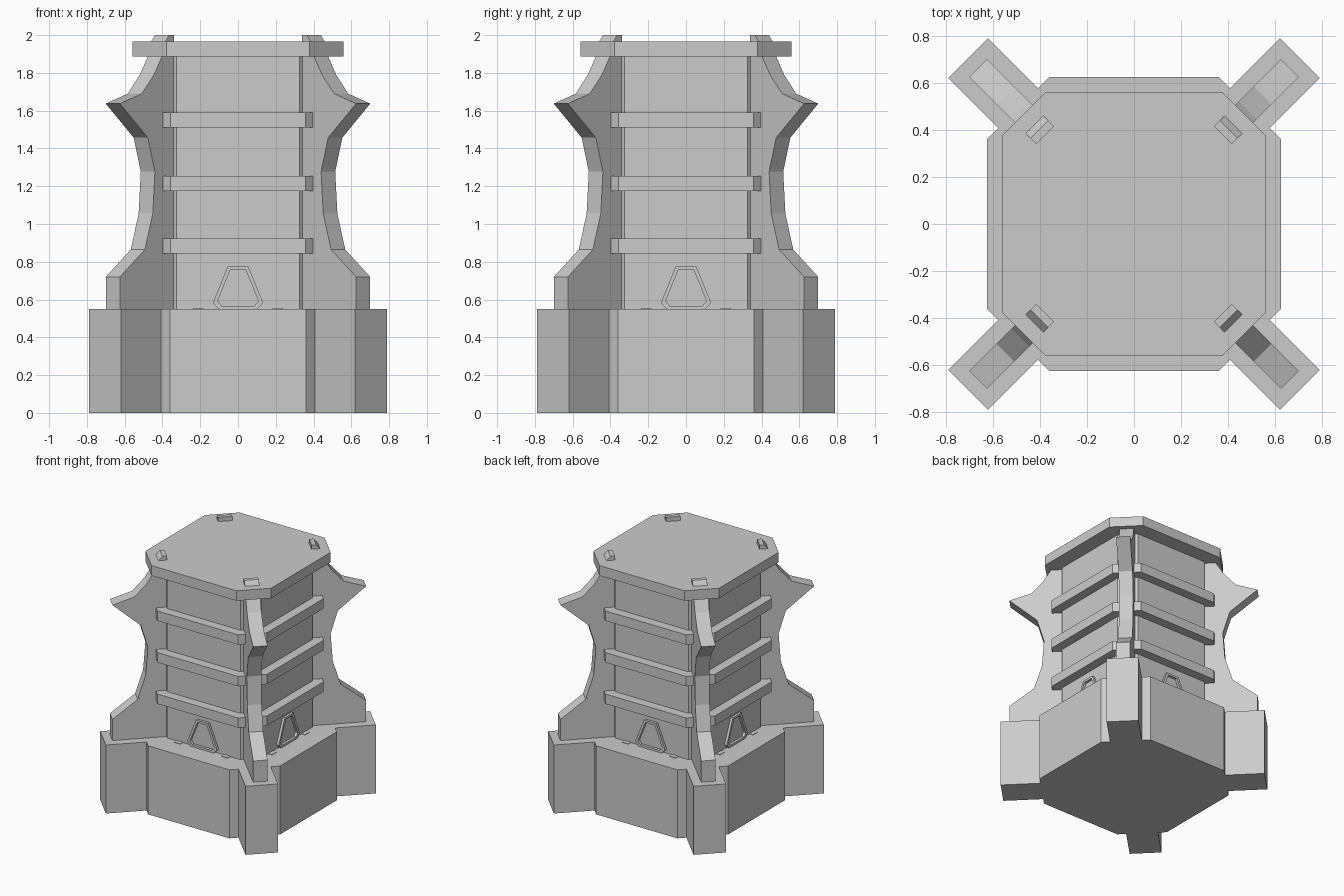
import bpy, bmesh
from math import pi
from mathutils import Matrix, Vector

if "Cube" in bpy.data.objects:
    bpy.data.objects.remove(bpy.data.objects["Cube"])


def finish(name, bm):
    bmesh.ops.recalc_face_normals(bm, faces=bm.faces)
    mesh = bpy.data.meshes.new(name)
    bm.to_mesh(mesh)
    bm.free()
    obj = bpy.data.objects.new(name, mesh)
    bpy.context.collection.objects.link(obj)
    return obj


def prism(name, points, vec, angle=0):
    """Extrude a flat outline along vec, then turn it about z."""
    bm = bmesh.new()
    face = bm.faces.new([bm.verts.new(p) for p in points])
    ext = bmesh.ops.extrude_face_region(bm, geom=[face], use_keep_orig=True)
    bmesh.ops.translate(bm, vec=Vector(vec),
                        verts=[v for v in ext["geom"] if isinstance(v, bmesh.types.BMVert)])
    bmesh.ops.rotate(bm, matrix=Matrix.Rotation(angle, 3, 'Z'), verts=bm.verts)
    return finish(name, bm)


def octagon(name, half, flat, z0, z1):
    """Square slab with cut corners: half = half width, flat = half flat side."""
    pts = [(-flat, -half), (flat, -half), (half, -flat), (half, flat),
           (flat, half), (-flat, half), (-half, flat), (-half, -flat)]
    return prism(name, [(x, y, z0) for x, y in pts], (0, 0, z1 - z0))


def box(name, x0, x1, y0, y1, z0, z1, angle=0):
    pts = [(x0, y0, z0), (x1, y0, z0), (x1, y1, z0), (x0, y1, z0)]
    return prism(name, pts, (0, 0, z1 - z0), angle)


def door_frame(name, outer, inner, y_front, y_back, angle):
    """Raised ring between two outlines, open in the middle."""
    bm = bmesh.new()
    loops = [[bm.verts.new((x, y, z)) for x, z in outline]
             for outline, y in ((outer, y_back), (outer, y_front),
                                (inner, y_front), (inner, y_back))]
    n = len(outer)
    for a, b in zip(loops, loops[1:] + loops[:1]):
        for i in range(n):
            j = (i + 1) % n
            bm.faces.new((a[i], a[j], b[j], b[i]))
    bmesh.ops.rotate(bm, matrix=Matrix.Rotation(angle, 3, 'Z'), verts=bm.verts)
    return finish(name, bm)


# Base, shaft, bands and roof
octagon("base", 0.625, 0.36, 0, 0.55)
octagon("shaft", 0.435, 0.325, 0.55, 1.886)
for i, z in enumerate((0.843, 1.176, 1.51)):
    octagon(f"band_{i + 1}", 0.51, 0.358, z, z + 0.079)
octagon("roof_plate", 0.558, 0.378, 1.886, 1.966)

# Corner blocks and buttress fins (radius, height)
fin = [(0.53, 0.55), (0.937, 0.55), (0.937, 0.72), (0.75, 0.865), (0.691, 1.055),
       (0.675, 1.277), (0.728, 1.457), (0.937, 1.637), (0.773, 1.69),
       (0.682, 1.79), (0.623, 1.886), (0.597, 1.966), (0.568, 2.0), (0.534, 2.0)]
for i in range(4):
    a = pi / 4 + i * pi / 2
    box(f"corner_block_{i + 1}", 0.6, 0.997, -0.12, 0.12, 0, 0.55, a)
    prism(f"buttress_fin_{i + 1}", [(r, -0.053, z) for r, z in fin], (0, 0.106, 0), a)

# Door frames and small floor plates on each side
outer = [(-0.103, 0.55), (0.103, 0.55), (0.133, 0.583), (0.055, 0.774),
         (-0.055, 0.774), (-0.133, 0.583)]
inner = [(-0.087, 0.567), (0.087, 0.567), (0.108, 0.593), (0.041, 0.757),
         (-0.041, 0.757), (-0.108, 0.593)]
for i in range(4):
    a = i * pi / 2
    door_frame(f"door_frame_{i + 1}", outer, inner, -0.455, -0.43, a)
    for side, x in (("left", -0.21), ("right", 0.21)):
        box(f"floor_plate_{side}_{i + 1}", x - 0.028, x + 0.028, -0.47, -0.43, 0.548, 0.554, a)
